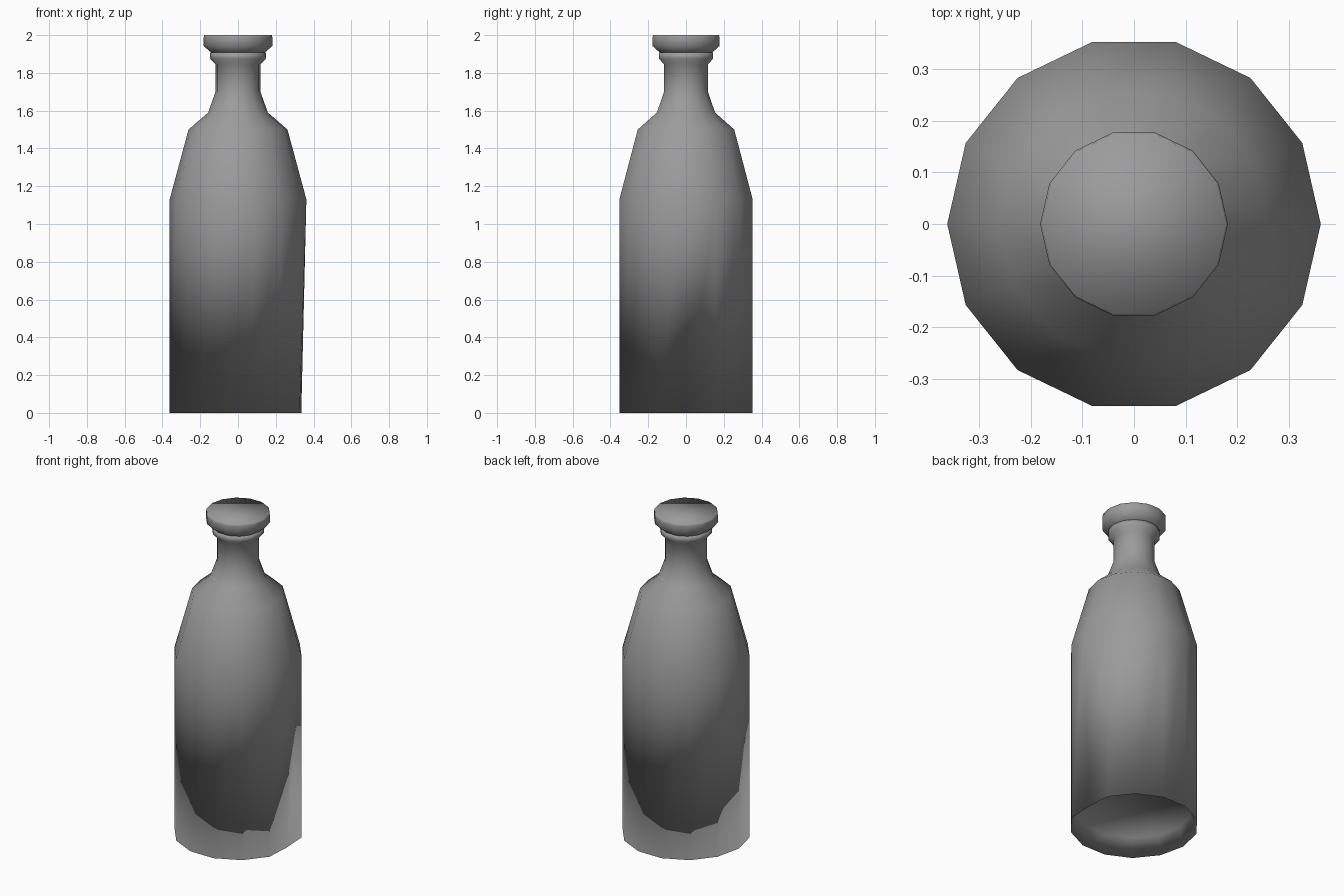
import bpy, bmesh
from math import cos, sin, tau

if "Cube" in bpy.data.objects:
    bpy.data.objects.remove(bpy.data.objects["Cube"])

SIDES = 14
grey = bpy.data.materials.new("dark_grey")
grey.diffuse_color = (0.33, 0.33, 0.33, 1)
grey.use_nodes = True
grey.node_tree.nodes["Principled BSDF"].inputs["Base Color"].default_value = grey.diffuse_color


def lathe(name, profile):
    """Revolve (radius, z) points into a closed, smooth 14-sided object."""
    bm = bmesh.new()
    rings = [[bm.verts.new((r * cos(tau * i / SIDES), r * sin(tau * i / SIDES), z))
              for i in range(SIDES)] for r, z in profile]
    for a, b in zip(rings, rings[1:]):
        for i in range(SIDES):
            j = (i + 1) % SIDES
            bm.faces.new((a[i], a[j], b[j], b[i]))
    bm.faces.new(rings[0][::-1])
    bm.faces.new(rings[-1])
    for f in bm.faces:
        f.smooth = True
    mesh = bpy.data.meshes.new(name)
    bm.to_mesh(mesh)
    bm.free()
    mesh.materials.append(grey)
    ob = bpy.data.objects.new(name, mesh)
    bpy.context.collection.objects.link(ob)
    return ob


# Bottle: recessed base, straight body, tapered shoulder, neck and lip
bottle = lathe("bottle", [
    (0.33, 0.11), (0.362, 0), (0.362, 1.13), (0.262, 1.50), (0.158, 1.59),
    (0.119, 1.70), (0.119, 1.845), (0.147, 1.875), (0.147, 1.907),
])

# Slightly flattened corner on the right of the foot
for v in bottle.data.vertices:
    if v.co.z < 0.01 and v.co.x > 0.35:
        v.co.x = 0.335

# Stopper: flared disc on top of the lip
lathe("stopper", [
    (0.14, 1.907), (0.147, 1.912), (0.182, 1.942), (0.182, 1.988), (0.179, 2.0),
])
